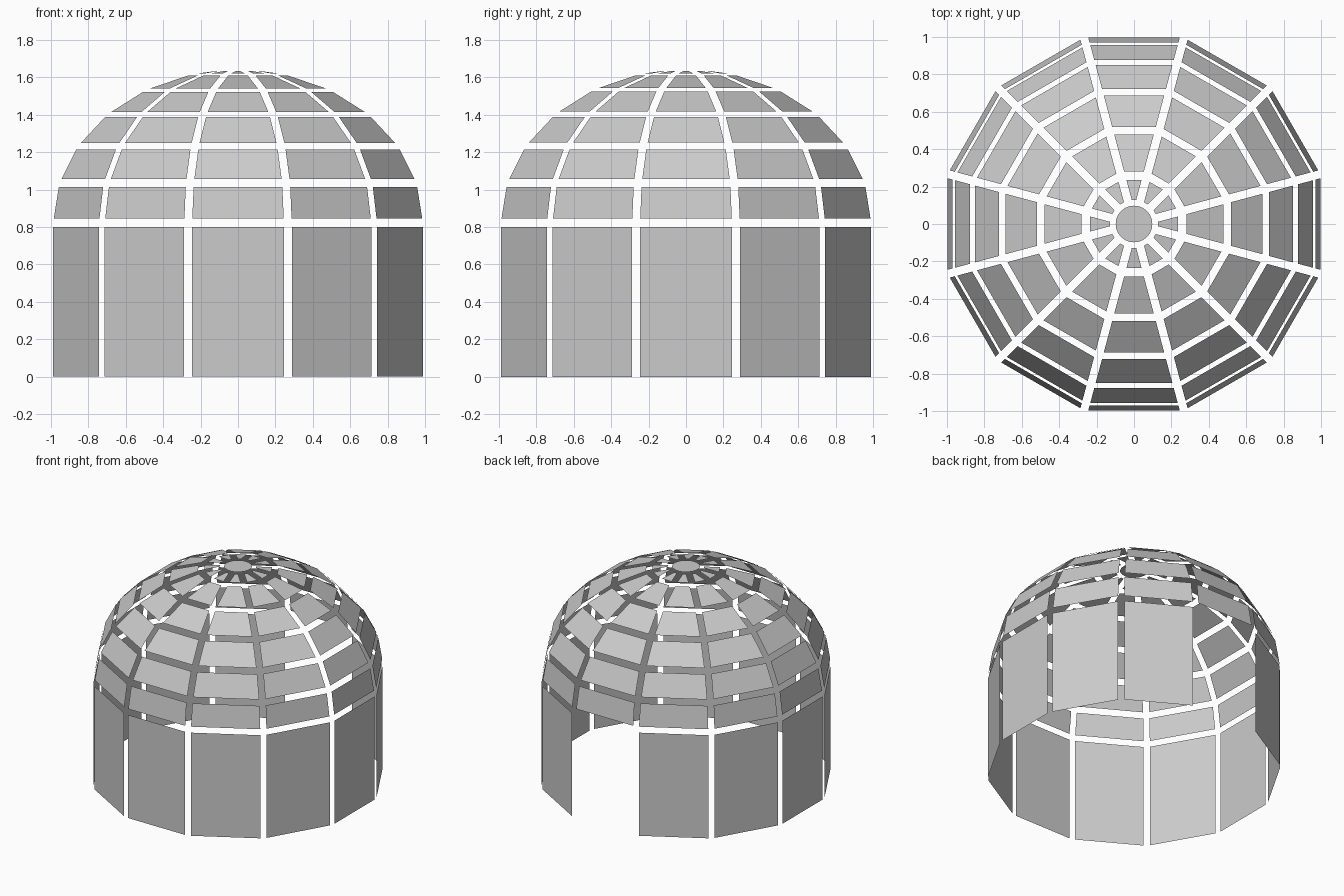
import bpy, bmesh, math
from mathutils import Vector

if "Cube" in bpy.data.objects:
    bpy.data.objects.remove(bpy.data.objects["Cube"])

SIDES = 12
INSET = 0.0225                      # half of the gap between neighbouring panels
TAN = math.tan(math.pi / SIDES)
SPRING, RISE = 0.8225, 0.822        # height where the dome starts, dome rise


def panel_ring(name, low, high, inset_low=INSET, skip=()):
    """Ring of flat trapezoid panels between two (apothem, z) profile points."""
    low, high = Vector(low), Vector(high)
    step = (high - low).normalized()
    low, high = low + step * inset_low, high - step * INSET
    bm = bmesh.new()
    for i in range(SIDES):
        if i in skip:
            continue
        a = 2 * math.pi * i / SIDES
        out = Vector((math.cos(a), math.sin(a), 0))
        side = Vector((-math.sin(a), math.cos(a), 0))
        corners = []
        for p, s in ((low, -1), (low, 1), (high, 1), (high, -1)):
            half = max(p.x * TAN - INSET, 0.004)
            corners.append(bm.verts.new(out * p.x + side * s * half + Vector((0, 0, p.y))))
        bm.faces.new(corners)
    mesh = bpy.data.meshes.new(name)
    bm.to_mesh(mesh)
    bm.free()
    obj = bpy.data.objects.new(name, mesh)
    bpy.context.collection.objects.link(obj)
    return obj


# Upright wall panels, with the doorway left open at the back (+y)
panel_ring("wall_panels", (1, 0), (1, SPRING), inset_low=0, skip=(3,))

# Dome profile in 15 degree steps, closing on the crown disc
profile = [(math.cos(math.radians(t)), SPRING + RISE * math.sin(math.radians(t)))
           for t in range(0, 90, 15)]
profile.append((0.105, 1.637))
for n in range(len(profile) - 1):
    panel_ring(f"dome_panels_{n + 1}", profile[n], profile[n + 1])

# Crown disc
bpy.ops.mesh.primitive_circle_add(vertices=24, radius=0.098, fill_type='NGON',
                                  location=(0, 0, 1.637))
bpy.context.object.name = "crown_disc"
